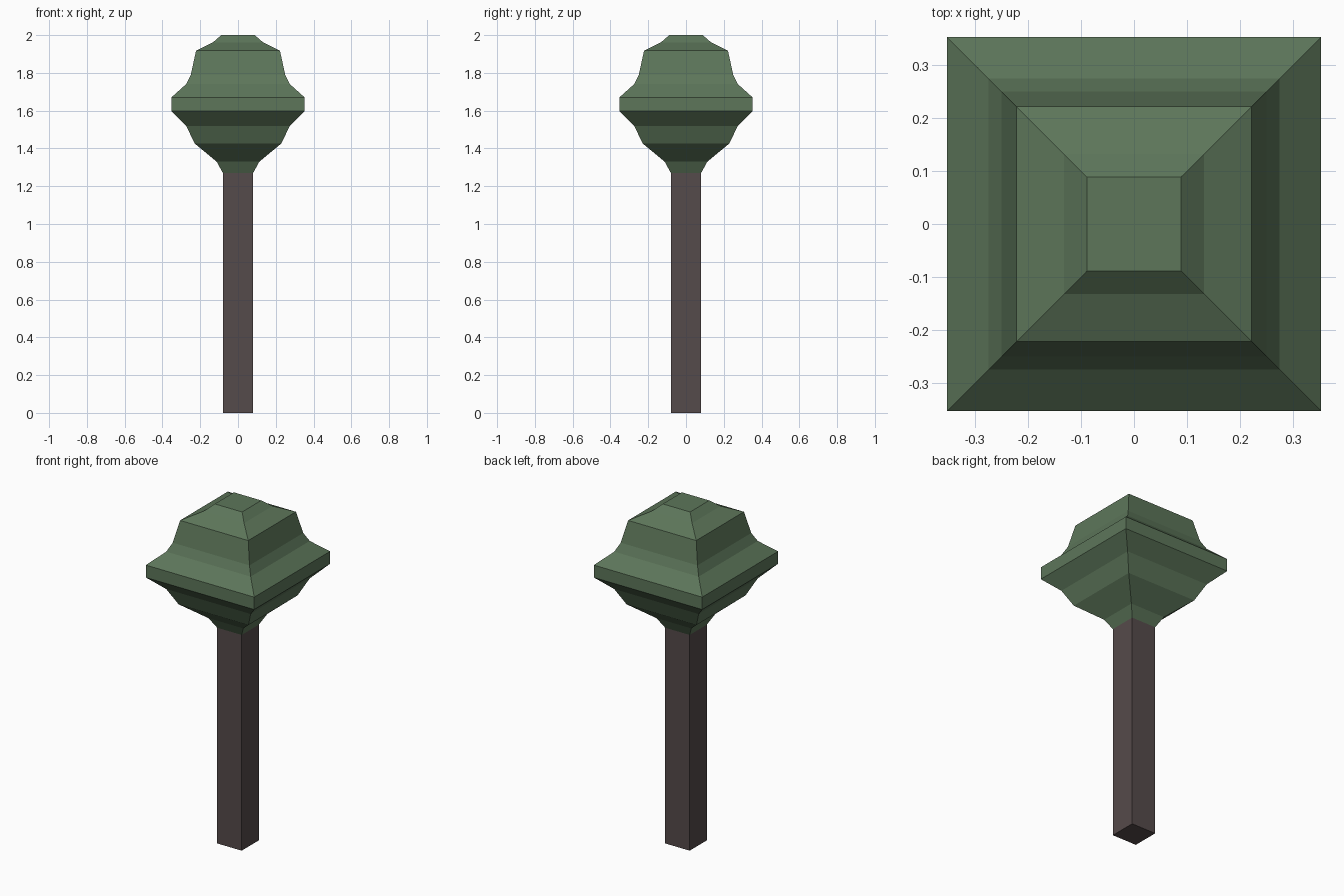
import bpy
import bmesh

default_cube = bpy.data.objects.get("Cube")
if default_cube:
    bpy.data.objects.remove(default_cube, do_unlink=True)


def make_material(name, rgb):
    mat = bpy.data.materials.new(name)
    mat.use_nodes = True
    color = (*rgb, 1.0)
    mat.diffuse_color = color
    bsdf = mat.node_tree.nodes["Principled BSDF"]
    bsdf.inputs["Base Color"].default_value = color
    bsdf.inputs["Roughness"].default_value = 0.9
    return mat


def square_loft(name, profile, mat):
    """Stack square rings given as (half width, height) and skin them."""
    bm = bmesh.new()
    corners = [(-1, -1), (1, -1), (1, 1), (-1, 1)]
    rings = [[bm.verts.new((x * w, y * w, z)) for x, y in corners]
             for w, z in profile]
    for low, high in zip(rings, rings[1:]):
        for i in range(4):
            j = (i + 1) % 4
            bm.faces.new((low[i], low[j], high[j], high[i]))
    bm.faces.new(rings[0][::-1])
    bm.faces.new(rings[-1])
    mesh = bpy.data.meshes.new(name)
    bm.to_mesh(mesh)
    bm.free()
    mesh.materials.append(mat)
    obj = bpy.data.objects.new(name, mesh)
    bpy.context.collection.objects.link(obj)
    return obj


leaf_green = make_material("leaf green", (0.109, 0.181, 0.102))
bark_brown = make_material("bark brown", (0.091, 0.069, 0.069))

# Straight square trunk
square_loft("trunk", [(0.08, 0), (0.08, 1.27)], bark_brown)

# Tiered foliage, from the neck up to the flat crown
square_loft("foliage", [
    (0.08, 1.27), (0.113, 1.33), (0.228, 1.425), (0.275, 1.52),
    (0.353, 1.597), (0.353, 1.67), (0.275, 1.74), (0.25, 1.79),
    (0.222, 1.918), (0.132, 1.962), (0.089, 2.0),
], leaf_green)
